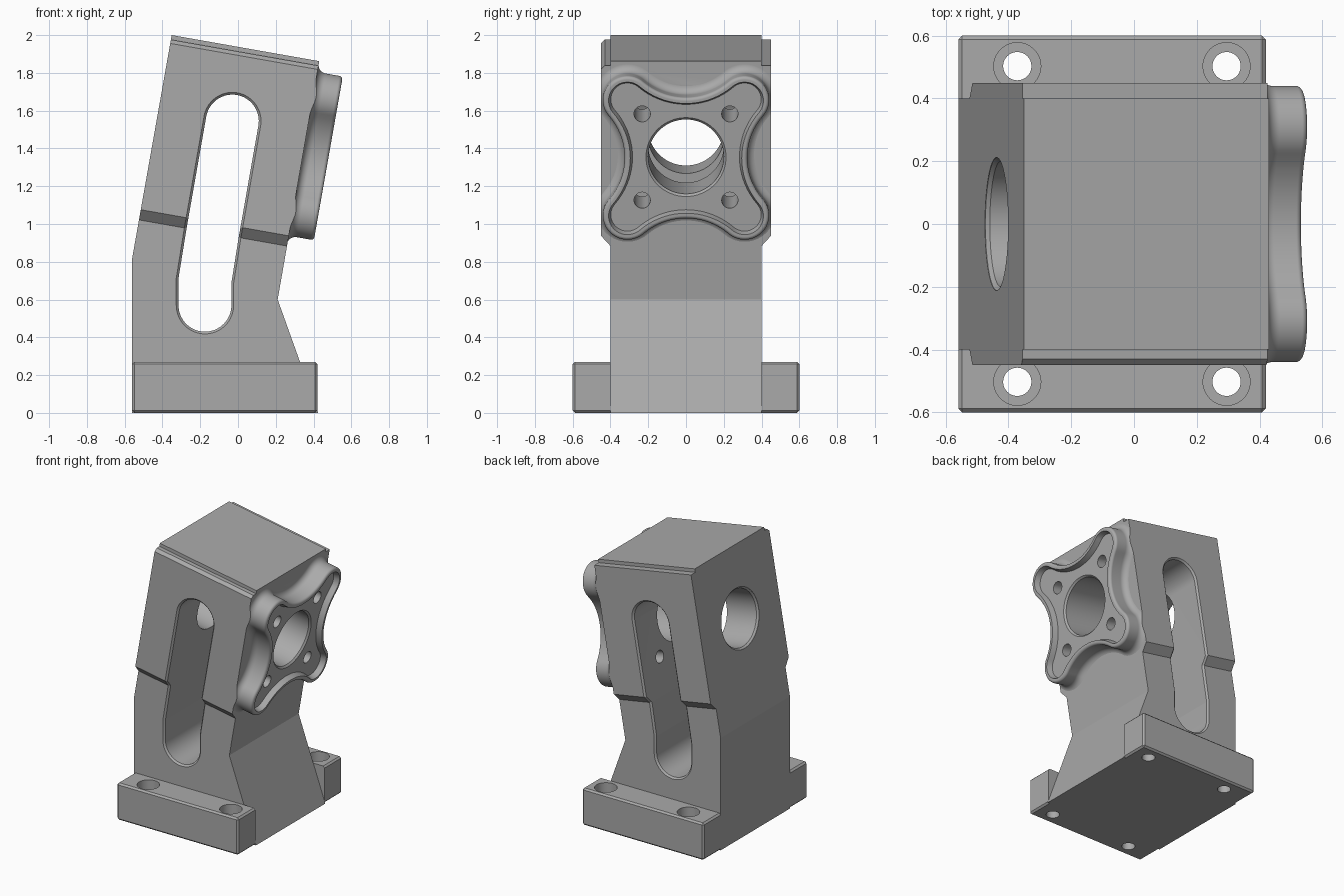
import bpy, bmesh
from math import sin, cos, tan, pi, radians
from mathutils import Matrix, Vector

if "Cube" in bpy.data.objects:
    bpy.data.objects.remove(bpy.data.objects["Cube"])

grey = bpy.data.materials.new("machined grey")
grey.use_nodes = True
grey.diffuse_color = (0.4, 0.4, 0.4, 1)
grey.node_tree.nodes["Principled BSDF"].inputs["Base Color"].default_value = (0.4, 0.4, 0.4, 1)

TILT = Matrix.Rotation(radians(10), 4, 'Y')   # frame of the leaning head
FACE, BACK, RIM = 0.10, -0.692, 0.237         # head planes along the bore axis
AXIS = 1.41                                   # bore height in the leaning frame


def finish(name, bm, matrix):
    bm.transform(matrix)
    bmesh.ops.recalc_face_normals(bm, faces=bm.faces)
    mesh = bpy.data.meshes.new(name)
    bm.to_mesh(mesh)
    bm.free()
    mesh.materials.append(grey)
    obj = bpy.data.objects.new(name, mesh)
    bpy.context.collection.objects.link(obj)
    return obj


def loft(name, rings, matrix=Matrix()):
    """Skin a stack of equal-length point rings and cap both ends."""
    bm = bmesh.new()
    loops = [[bm.verts.new(p) for p in ring] for ring in rings]
    for a, b in zip(loops, loops[1:]):
        for i in range(len(a)):
            j = (i + 1) % len(a)
            bm.faces.new((a[i], a[j], b[j], b[i]))
    bm.faces.new(loops[0])
    bm.faces.new(loops[-1])
    return finish(name, bm, matrix)


def combine(target, tool, operation):
    tool.hide_render = True
    mod = target.modifiers.new(operation.lower(), 'BOOLEAN')
    mod.operation, mod.solver, mod.object = operation, 'EXACT', tool
    bpy.context.view_layer.objects.active = target
    bpy.ops.object.modifier_apply(modifier=mod.name)
    bpy.data.objects.remove(tool)


def arc(cx, cy, r, start, end, n):
    return [(cx + r * cos(start + (end - start) * i / n),
             cy + r * sin(start + (end - start) * i / n)) for i in range(n + 1)]


def circle(r, cx=0, cy=0, n=64):
    return arc(cx, cy, r, 0, 2 * pi, n)[:-1]


def head_ring(points, u):
    """Place a flat outline across the bore axis at depth u."""
    return [(u, a, AXIS + b) for a, b in points]


# Leaning column
side = [(-0.56, 0), (-0.56, 0.82), (-0.351, 2), (0.43, 1.862), (0.21, 0.6), (0.425, 0)]
body = loft("bracket_body", [[(x, y, z) for x, z in side] for y in (-0.5, 0.5)])


# Four-lobed mounting flange with a filleted root and rounded rim
def clover(offset):
    points = []
    lobe, hollow = radians(130.7), radians(49.3)
    for k in range(4):
        quarter = arc(0.31, 0.31, 0.13 + offset, pi / 2 - lobe, lobe, 28)
        quarter += arc(0, 0.67, 0.345 - offset, -hollow, hollow - pi, 18)[1:-1]
        turn = Matrix.Rotation(k * pi / 2, 2)
        points += [tuple(turn @ Vector(p)) for p in quarter]
    return points


FILLET, ROUND = 0.045, 0.018
steps = [i / 12 * pi / 2 for i in range(13)]
flange_rings = [(FACE - 0.05, FILLET)]
flange_rings += [(FACE + FILLET * (1 - cos(t)), FILLET * (1 - sin(t))) for t in steps]
flange_rings += [(RIM - ROUND * (1 - sin(t)), -ROUND * (1 - cos(t))) for t in steps]
flange = loft("mounting_flange", [head_ring(clover(o), u) for u, o in flange_rings], TILT)
combine(body, flange, 'UNION')

# Trim the sides: narrow leg, wider head, stepped top edges
LOW, HIGH, TOP = 0.915, 0.97, 1.884
section = [(0.4, -0.6), (0.4, LOW), (0.45, HIGH), (0.45, TOP), (0.4, TOP), (0.4, 2.2),
           (-0.4, 2.2), (-0.4, TOP), (-0.43, TOP), (-0.45, TOP - 0.02),
           (-0.45, HIGH), (-0.4, LOW), (-0.4, -0.6)]
trim = loft("side_trim", [[(u, y, v) for y, v in section] for u in (-2, 2)], TILT)
combine(body, trim, 'INTERSECT')


# Bent slot through the column, chamfered where it meets the side walls
def slot(r):
    lean = radians(10)
    up = Vector((sin(lean), cos(lean)))
    bend, top = Vector((-0.175, 0.70)), Vector((-0.03, 1.545))
    right = bend + Vector((r, -r * tan(lean / 2)))
    left = bend - Vector((r, -r * tan(lean / 2)))
    across = Vector((cos(lean), -sin(lean))) * r
    # stops along the straight sides where the wall steps out
    stops = [up * (v - top.dot(up)) + top for v in (LOW, HIGH)]
    points = arc(bend.x, 0.57, r, pi, 2 * pi, 32) + [right]
    points += [s + across for s in stops]
    points += arc(top.x, top.y, r, -lean, pi - lean, 32)
    points += [s - across for s in reversed(stops)] + [left]
    return [tuple(p) for p in points]


def wall(p):
    v = (TILT.inverted() @ Vector((p[0], 0, p[1]))).z
    return 0.4 + 0.05 * min(1, max(0, (v - LOW) / (HIGH - LOW)))


BEV = 0.012
narrow, wide = slot(0.14), slot(0.14 + BEV)
half = [[(x, 0.6, z) for x, z in wide],
        [(p[0], wall(p), p[1]) for p in wide],
        [(p[0], wall(p) - BEV, p[1]) for p in narrow]]
mirrored = [[(x, -y, z) for x, y, z in ring] for ring in reversed(half)]
combine(body, loft("slot_cutter", half + mirrored), 'DIFFERENCE')

# Flange pocket
FLOOR = RIM - 0.04
pocket = [(RIM + 0.1, -0.03), (RIM, -0.03), (FLOOR, -0.042)]
combine(body, loft("pocket_cutter", [head_ring(clover(o), u) for u, o in pocket], TILT),
        'DIFFERENCE')

# Main bore with chamfered mouths
bore = [(BACK - 0.2, 0.212), (BACK, 0.212), (BACK + BEV, 0.2),
        (FLOOR - BEV, 0.2), (FLOOR, 0.212), (RIM + 0.1, 0.212)]
combine(body, loft("bore_cutter", [head_ring(circle(r), u) for u, r in bore], TILT),
        'DIFFERENCE')

# Four bolt holes from the pocket into the slot
for sy in (-1, 1):
    for sv in (-1, 1):
        hole = circle(0.043, sy * 0.232, sv * 0.232)
        combine(body, loft("bolt_cutter", [head_ring(hole, u) for u in (-0.3, RIM + 0.1)], TILT),
                'DIFFERENCE')

# Base feet with chamfered outer edges and counterbored holes
for s in (-1, 1):
    bm = bmesh.new()
    bmesh.ops.create_cube(bm, size=1)
    bmesh.ops.transform(bm, verts=bm.verts, matrix=Matrix.Translation((-0.07, s * 0.5, 0.135))
                        @ Matrix.Diagonal((0.98, 0.2, 0.27, 1)))
    outer = [e for e in bm.edges if abs(sum(v.co.y for v in e.verts)) > 0.9]
    bmesh.ops.bevel(bm, geom=outer, offset=BEV, segments=1, affect='EDGES')
    foot = finish("base_foot", bm, Matrix())
    for x in (-0.372, 0.295):
        screw = [(0.4, 0.075), (0.15, 0.075), (0.15, 0.045), (-0.1, 0.045)]
        rings = [[(a, b, z) for a, b in circle(r, x, s * 0.503)] for z, r in screw]
        combine(foot, loft("screw_cutter", rings), 'DIFFERENCE')
    foot.name = "left_foot" if s > 0 else "right_foot"
    foot.select_set(True)

# Crisp edges, smooth curves
body.select_set(True)
bpy.context.view_layer.objects.active = body
bpy.ops.object.shade_smooth_by_angle(angle=radians(9))
